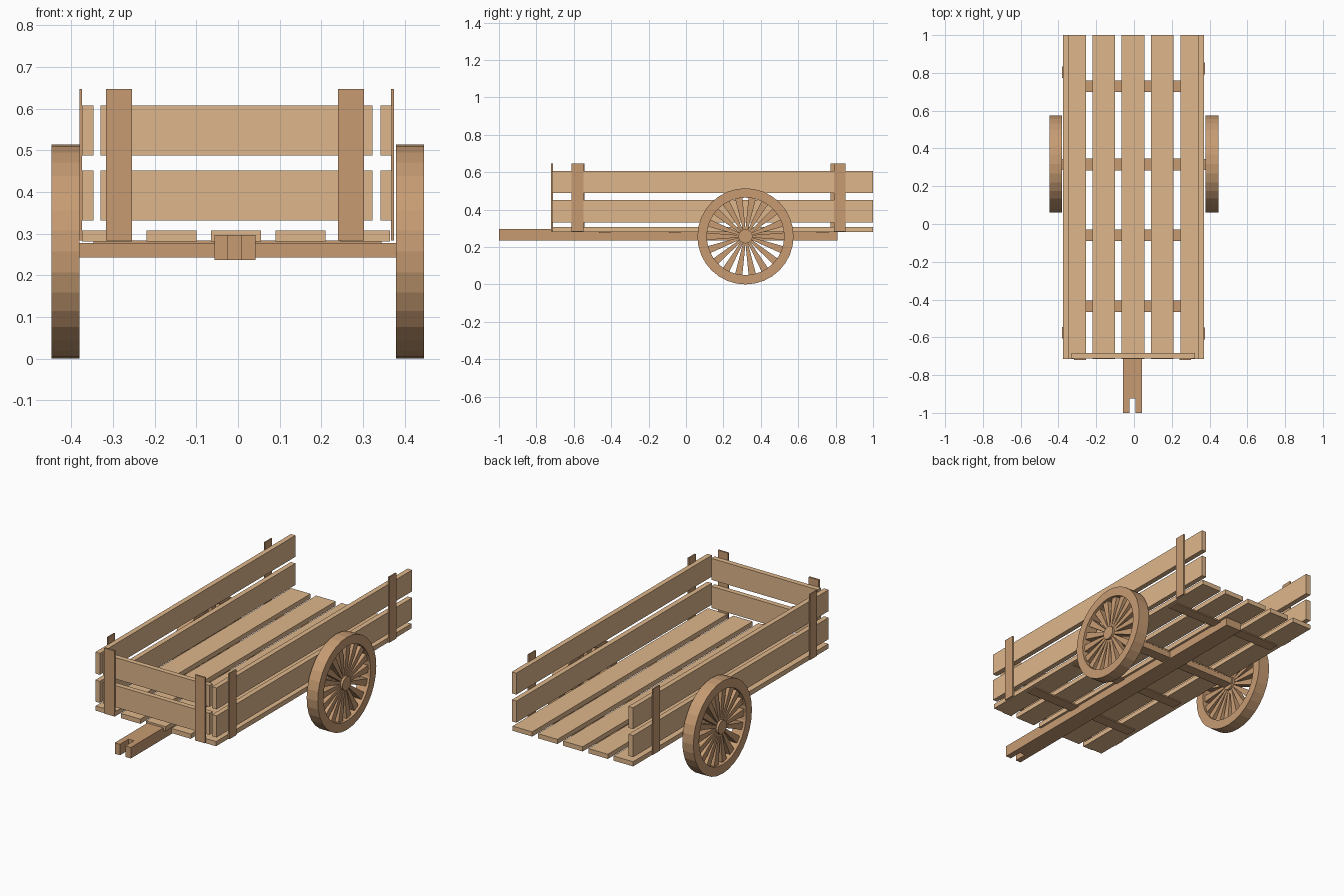
import bpy, bmesh, math
from mathutils import Matrix, Vector

if "Cube" in bpy.data.objects:
    bpy.data.objects.remove(bpy.data.objects["Cube"])


def material(name, rgb):
    m = bpy.data.materials.new(name)
    m.diffuse_color = (*rgb, 1)
    m.use_nodes = True
    m.node_tree.nodes["Principled BSDF"].inputs["Base Color"].default_value = m.diffuse_color
    return m


LIGHT = material("light_wood", (0.73, 0.47, 0.26))
DARK = material("dark_wood", (0.57, 0.33, 0.17))


def finish(name, bm, mat):
    bmesh.ops.recalc_face_normals(bm, faces=bm.faces)
    me = bpy.data.meshes.new(name)
    bm.to_mesh(me)
    bm.free()
    me.materials.append(mat)
    ob = bpy.data.objects.new(name, me)
    bpy.context.collection.objects.link(ob)
    return ob


def prism(bm, pts, offset):
    """Extrude a flat polygon along an offset."""
    f = bm.faces.new([bm.verts.new(p) for p in pts])
    r = bmesh.ops.extrude_face_region(bm, geom=[f], use_keep_orig=True)
    bmesh.ops.translate(bm, vec=offset, verts=[v for v in r["geom"] if isinstance(v, bmesh.types.BMVert)])


def box(name, x, y, z, mat):
    bm = bmesh.new()
    prism(bm, [(x[0], y[0], z[0]), (x[1], y[0], z[0]), (x[1], y[1], z[0]), (x[0], y[1], z[0])],
          (0, 0, z[1] - z[0]))
    return finish(name, bm, mat)


# Deck planks
for i in range(-2, 3):
    c = -0.005 + 0.155 * i
    box("deck_plank", (c - 0.06, c + 0.06), (-0.714, 1.0), (0.281, 0.307), LIGHT)

# Cross slats under the deck
for y in (-0.435, -0.06, 0.315, 0.73):
    box("cross_slat", (-0.347, 0.345), (y - 0.031, y + 0.031), (0.275, 0.283), DARK)

# Axle
box("axle", (-0.39, 0.39), (0.285, 0.345), (0.242, 0.277), DARK)

# Tow beam with slotted end
bm = bmesh.new()
prism(bm, [(x, y, 0.236) for x, y in (
    (-0.057, -1), (-0.025, -1), (-0.025, -0.925), (0.009, -0.925),
    (0.009, -1), (0.042, -1), (0.042, 0.81), (-0.057, 0.81))], (0, 0, 0.061))
finish("tow_beam", bm, DARK)

# Side and front boards
for z in ((0.332, 0.452), (0.488, 0.607)):
    for x in ((-0.375, -0.347), (0.342, 0.370)):
        box("side_board", x, (-0.716, 1.0), z, LIGHT)
    box("front_board", (-0.33, 0.323), (-0.712, -0.683), z, LIGHT)

# Upright posts
POST_Z = (0.283, 0.647)
for x, ys in (((-0.381, -0.374), (-0.575, 0.803)), ((0.367, 0.375), (-0.58, 0.823))):
    for y in ys:
        box("side_post", x, (y - 0.031, y + 0.031), POST_Z, DARK)
for x in (-0.286, 0.271):
    box("front_post", (x - 0.031, x + 0.031), (-0.721, -0.711), POST_Z, DARK)

# Wheels: rim, hub and tapered spokes
R, RIM_IN, HUB, SEG, SPOKES = 0.257, 0.207, 0.038, 32, 18
for cx in (-0.414, 0.413):
    centre = Vector((cx, 0.318, R))

    bm = bmesh.new()
    section = [(R, -0.034), (R, 0.034), (RIM_IN, 0.034), (RIM_IN, -0.034)]
    rings = []
    for k in range(SEG):
        a = math.tau * k / SEG
        rings.append([bm.verts.new((d, r * math.cos(a), r * math.sin(a))) for r, d in section])
    for k in range(SEG):
        p, q = rings[k], rings[(k + 1) % SEG]
        for j in range(4):
            n = (j + 1) % 4
            bm.faces.new((p[j], p[n], q[n], q[j]))
    finish("wheel_rim", bm, DARK).location = centre

    bm = bmesh.new()
    prism(bm, [(-0.033, HUB * math.cos(math.tau * k / 16), HUB * math.sin(math.tau * k / 16))
               for k in range(16)], (0.066, 0, 0))
    finish("wheel_hub", bm, DARK).location = centre

    bm = bmesh.new()
    for k in range(SPOKES):
        rot = Matrix.Rotation(math.tau * k / SPOKES, 3, 'X')
        pts = [rot @ Vector((-0.02, r, w)) for r, w in
               ((0.03, -0.006), (0.212, -0.02), (0.212, 0.02), (0.03, 0.006))]
        prism(bm, pts, (0.04, 0, 0))
    finish("wheel_spokes", bm, DARK).location = centre
